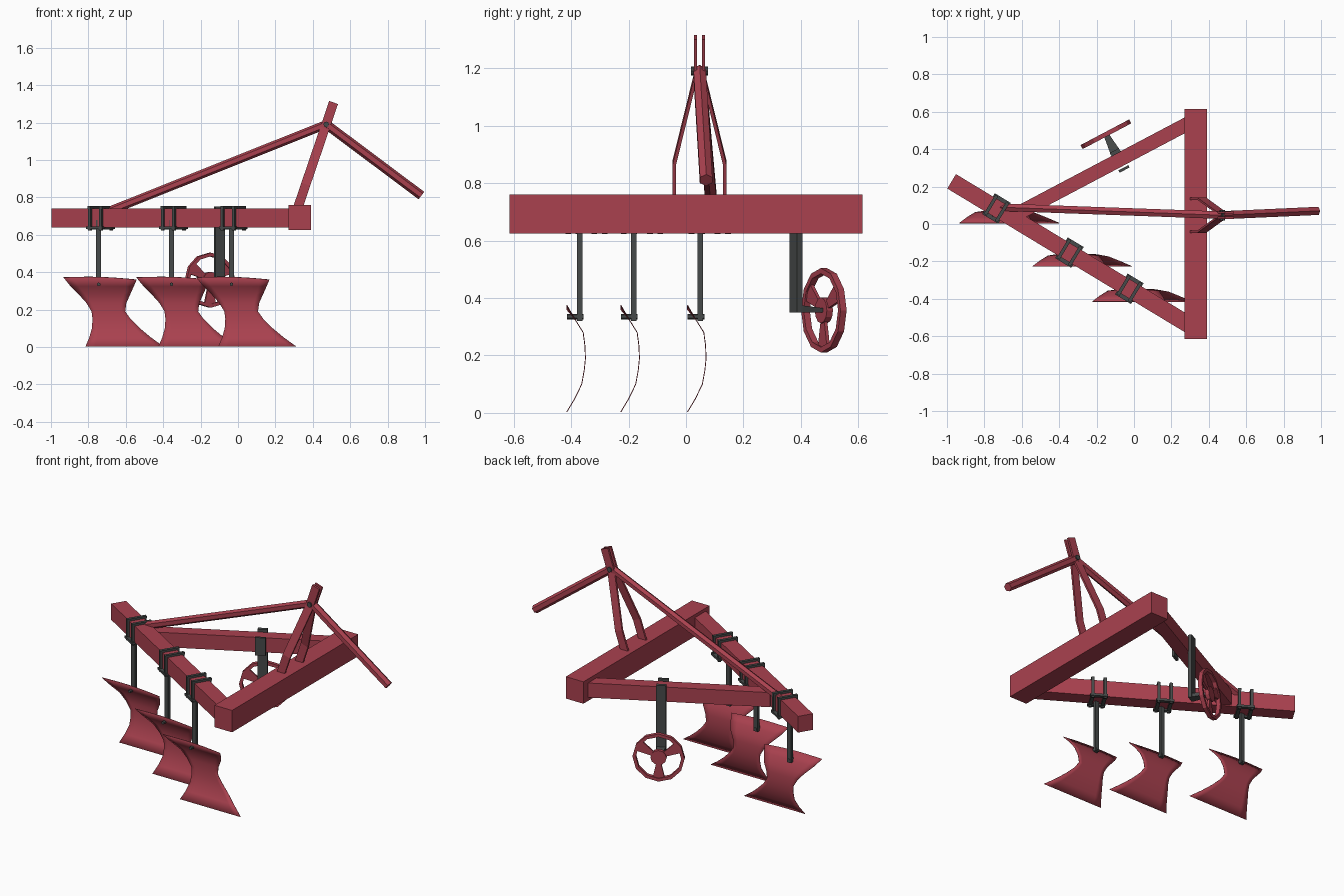
import bpy, bmesh, math
from mathutils import Vector as V, Matrix

cube = bpy.data.objects.get("Cube")
if cube:
    bpy.data.objects.remove(cube)


def material(name, rgb):
    m = bpy.data.materials.new(name)
    m.use_nodes = True
    m.diffuse_color = (*rgb, 1)
    bsdf = next(n for n in m.node_tree.nodes if n.type == 'BSDF_PRINCIPLED')
    bsdf.inputs["Base Color"].default_value = (*rgb, 1)
    return m


RED = material("painted red", (0.40, 0.053, 0.078))
GREY = material("dark steel", (0.062, 0.068, 0.067))


def finish(name, bm, mat):
    bmesh.ops.recalc_face_normals(bm, faces=bm.faces)
    me = bpy.data.meshes.new(name)
    bm.to_mesh(me)
    bm.free()
    me.materials.append(mat)
    ob = bpy.data.objects.new(name, me)
    bpy.context.collection.objects.link(ob)
    return ob


def rect(w, h):
    return [(-w / 2, -h / 2), (w / 2, -h / 2), (w / 2, h / 2), (-w / 2, h / 2)]


def ngon(n, r):
    return [(r * math.sin(math.tau * i / n), r * math.cos(math.tau * i / n)) for i in range(n)]


def loft(name, points, section, u, v, mat, scales=None):
    """Sweep a section along points, with fixed section axes u and v."""
    bm = bmesh.new()
    rings = []
    for i, p in enumerate(points):
        s = scales[i] if scales else 1
        rings.append([bm.verts.new(V(p) + (u * a + v * b) * s) for a, b in section])
    n = len(section)
    for r0, r1 in zip(rings, rings[1:]):
        for i in range(n):
            j = (i + 1) % n
            bm.faces.new((r0[i], r0[j], r1[j], r1[i]))
    bm.faces.new(rings[0][::-1])
    bm.faces.new(rings[-1])
    return finish(name, bm, mat)


def bar(name, p, q, section, mat, side=None, scales=None):
    d = (V(q) - V(p)).normalized()
    side = V(side) if side else d.cross(V((0, 0, 1))).normalized()
    return loft(name, [p, q], section, side, side.cross(d), mat, scales)


# Frame beams
X, Y, Z = V((1, 0, 0)), V((0, 1, 0)), V((0, 0, 1))
bar("cross_beam", (0.33, -0.615, 0.692), (0.33, 0.615, 0.692), rect(0.12, 0.135), RED)
main_a, main_b = V((-0.975, 0.228, 0.69)), V((0.31, -0.549, 0.69))
bar("main_beam", main_a, main_b, rect(0.09, 0.1), RED)
rear_a, rear_b = V((-0.62, 0.057, 0.69)), V((0.31, 0.548, 0.69))
bar("rear_beam", rear_a, rear_b, rect(0.075, 0.09), RED)

# Mast straps, bent inward to the pin
MAST_Y = 0.047
lean = V((0.947, 0, -0.32))
for side, name in ((1, "left_mast"), (-1, "right_mast")):
    path = [(0.325 + (z - 0.76) * 0.34, MAST_Y + side * dy, z)
            for dy, z in ((0.088, 0.72), (0.088, 0.87), (0.014, 1.17), (0.014, 1.307))]
    loft(name, path, rect(0.05, 0.012), lean, Y, RED)

# Brace arms meeting at the mast pin
pin = V((0.472, MAST_Y, 1.19))
bar("long_brace", (-0.72, 0.09, 0.714), pin, ngon(6, 0.023), RED)
bar("front_brace", pin, (0.98, 0.07, 0.81), ngon(6, 0.025), RED)
bar("mast_pin", pin - Y * 0.029, pin + Y * 0.029, ngon(8, 0.015), GREY)


def plough_blade(name, x, y):
    # height, left edge, right edge, depth
    rows = [(0.003, -0.07, 0.345, -0.045), (0.05, -0.05, 0.28, -0.017),
            (0.1, -0.036, 0.22, 0.007), (0.15, -0.033, 0.17, 0.016),
            (0.19, -0.038, 0.142, 0.02), (0.235, -0.065, 0.148, 0.018),
            (0.28, -0.105, 0.168, 0.012), (0.325, -0.15, 0.188, -0.016),
            (0.372, -0.188, 0.203, -0.045)]
    bm = bmesh.new()
    cols = 8
    grid = []
    for k, (z, l, r, d) in enumerate(rows):
        row = []
        for i in range(cols + 1):
            t = i / cols
            # the top edge arches slightly and drops at its right end
            dz = 0.008 * math.sin(math.pi * t) - 0.012 * t if k == len(rows) - 1 else 0
            row.append(bm.verts.new((x + l + (r - l) * t, y + d, z + dz)))
        grid.append(row)
    for a, b in zip(grid, grid[1:]):
        for i in range(cols):
            bm.faces.new((a[i], a[i + 1], b[i + 1], b[i])).smooth = True
    ob = finish(name, bm, RED)
    sol = ob.modifiers.new("thickness", 'SOLIDIFY')
    sol.thickness = 0.003
    sol.offset = 0


# Three plough bodies: blade, shank, bolt and a pair of beam clamps
along = (main_b - main_a).normalized()
across = V((-along.y, along.x, 0))
for label, x, y in (("rear", -0.745, 0.05), ("middle", -0.355, -0.182), ("front", -0.035, -0.37)):
    plough_blade(label + "_blade", x, y)
    bar(label + "_shank", (x, y, 0.32), (x, y, 0.68), rect(0.026, 0.02), GREY, X)
    bar(label + "_blade_bolt", (x, y - 0.045, 0.335), (x, y + 0.014, 0.335), ngon(6, 0.01), GREY)
    t = (x + 0.01 - main_a.x) / along.x
    centre = main_a + along * t
    for n, off in enumerate((-0.035, 0.035)):
        c = centre + along * off
        tag = f"{label}_clamp_{n + 1}"
        bar(tag + "_top", c - across * 0.06 + Z * 0.056, c + across * 0.06 + Z * 0.056,
            rect(0.018, 0.014), GREY)
        bar(tag + "_bottom", c - across * 0.06 - Z * 0.055, c + across * 0.06 - Z * 0.055,
            rect(0.02, 0.012), GREY)
        for s in (-1, 1):
            leg = c + across * 0.053 * s
            bar(f"{tag}_leg_{s + 2}", leg - Z * 0.068, leg + Z * 0.06, rect(0.016, 0.014), GREY, along)
    # plates along the beam sides joining both clamps
    for s in (-1, 1):
        p = centre + across * 0.054 * s - Z * 0.053
        bar(f"{label}_clamp_plate_{s + 2}", p - along * 0.05, p + along * 0.05, rect(0.022, 0.014), GREY)

# Wheel post, clamp plate and axle
w_along = (rear_b - rear_a).normalized()
w_out = V((-w_along.y, w_along.x, 0))
post = V((-0.1, 0.383, 0))
hub = V((-0.15, 0.48, 0.357))
bar("wheel_post", post + Z * 0.35, post + Z * 0.752, rect(0.055, 0.022), GREY, w_along)
front = post - w_out * 0.1
bar("post_clamp_plate", front + Z * 0.635, front + Z * 0.745, rect(0.06, 0.014), GREY, w_along)
bar("wheel_axle", post + Z * 0.362, hub, rect(0.055, 0.026), GREY, w_along, [1, 0.5])


def wheel_part(name, polar, half):
    """Flat plate outlined by (radius, degrees), thickened along the axle."""
    sec = [(r * math.cos(math.radians(a)), r * math.sin(math.radians(a))) for r, a in polar]
    loft(name, [hub - w_out * half, hub + w_out * half], sec, w_along, Z, RED)


# Wheel rim as a twelve-sided ring
bm = bmesh.new()
rings = []
for r, h in ((0.147, -0.012), (0.147, 0.012), (0.128, 0.012), (0.128, -0.012)):
    rings.append([bm.verts.new(hub + w_out * h + w_along * a + Z * b) for a, b in ngon(12, r)])
for k in range(4):
    a, b = rings[k], rings[(k + 1) % 4]
    for i in range(12):
        j = (i + 1) % 12
        bm.faces.new((a[i], a[j], b[j], b[i]))
finish("wheel_rim", bm, RED)

# Hub and three fan-shaped spokes
wheel_part("wheel_hub", [(0.045, 30 * i) for i in range(12)], 0.012)
for n, a in enumerate((30, 150, 270)):
    wheel_part(f"wheel_spoke_{n + 1}", [(0.04, a - 20), (0.132, a - 15), (0.132, a + 15), (0.04, a + 20)], 0.006)
